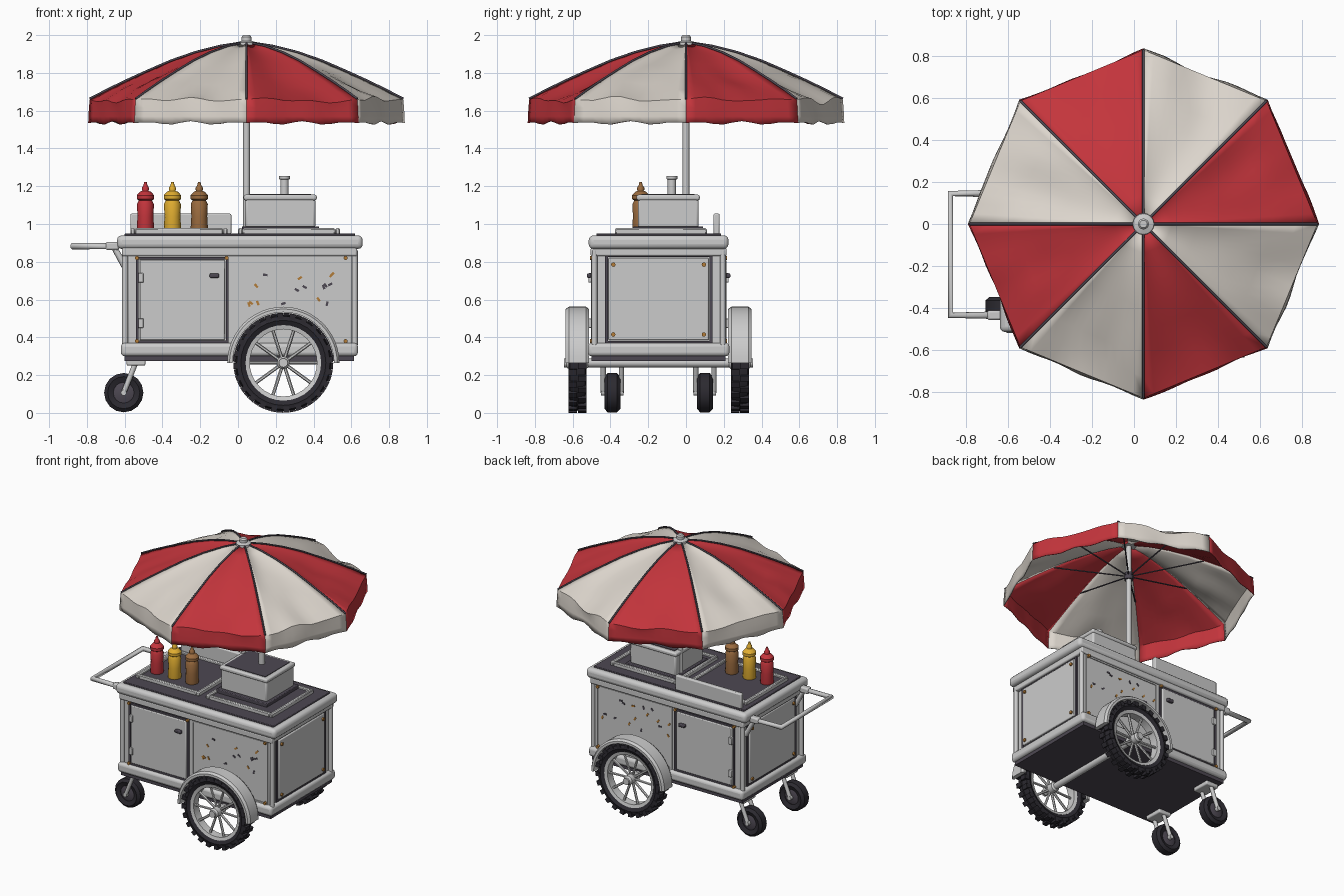
import bpy, bmesh, random
from math import sin, cos, pi, radians
from mathutils import Vector, Matrix, noise

if "Cube" in bpy.data.objects:
    bpy.data.objects.remove(bpy.data.objects["Cube"])

random.seed(4)
CY = -0.145          # centre line of the cart; the parasol stands at y = 0


def material(name, r, g, b):
    m = bpy.data.materials.new(name)
    m.diffuse_color = (r, g, b, 1)
    m.use_nodes = True
    m.node_tree.nodes["Principled BSDF"].inputs["Base Color"].default_value = m.diffuse_color
    return m


DARK = material("dark_metal", .075, .065, .085)
RUBBER = material("rubber", .025, .023, .03)
RED = material("red", .55, .035, .045)
CREAM = material("cream", .72, .67, .61)
YELLOW = material("yellow", .75, .42, .03)
BROWN = material("brown", .33, .15, .05)
RUST = material("rust", .45, .2, .04)


def finish(name, bm, mat=None, bevel=0, seg=2, smooth=35):
    bmesh.ops.recalc_face_normals(bm, faces=bm.faces)
    me = bpy.data.meshes.new(name)
    bm.to_mesh(me)
    bm.free()
    ob = bpy.data.objects.new(name, me)
    bpy.context.collection.objects.link(ob)
    me.shade_smooth()
    me.set_sharp_from_angle(angle=radians(smooth))
    if mat:
        me.materials.append(mat)
    if bevel:
        mod = ob.modifiers.new("bevel", 'BEVEL')
        mod.width, mod.segments = bevel, seg
    return ob


def add_box(bm, lo, hi, rot=None):
    lo, hi = Vector(lo), Vector(hi)
    m = Matrix.Translation((lo + hi) / 2) @ Matrix.Diagonal((*(hi - lo), 1))
    bmesh.ops.create_cube(bm, size=1, matrix=rot @ m if rot else m)


def boxes(name, parts, mat=None, bevel=0, seg=2):
    bm = bmesh.new()
    for lo, hi in parts:
        add_box(bm, lo, hi)
    return finish(name, bm, mat, bevel, seg)


def box(name, lo, hi, mat=None, bevel=0, seg=2):
    return boxes(name, [(lo, hi)], mat, bevel, seg)


def frame(name, lo, hi, axis, w, mat=None, bevel=0):
    """Four bars around a rectangle whose normal is the given axis."""
    a, b = [i for i in range(3) if i != axis]
    parts = []
    for k, other in ((a, b), (b, a)):
        for side in (0, 1):
            l, h = list(lo), list(hi)
            if side:
                l[k] = hi[k] - w
            else:
                h[k] = lo[k] + w
            if k == b:
                l[other] += w
                h[other] -= w
            parts.append((l, h))
    return boxes(name, parts, mat, bevel, 1)


def rods(name, pairs, r, mat=None, n=8):
    bm = bmesh.new()
    for p, q in pairs:
        p, q = Vector(p), Vector(q)
        d = q - p
        m = Matrix.Translation((p + q) / 2) @ d.to_track_quat('Z', 'Y').to_matrix().to_4x4()
        bmesh.ops.create_cone(bm, cap_ends=True, segments=n, radius1=r, radius2=r, depth=d.length, matrix=m)
    return finish(name, bm, mat, smooth=50)


def tube(name, pts, r, mat=None):
    cu = bpy.data.curves.new(name, 'CURVE')
    cu.dimensions, cu.bevel_depth, cu.bevel_resolution, cu.use_fill_caps = '3D', r, 2, True
    sp = cu.splines.new('POLY')
    sp.points.add(len(pts) - 1)
    for p, c in zip(sp.points, pts):
        p.co = (*c, 1)
    ob = bpy.data.objects.new(name, cu)
    bpy.context.collection.objects.link(ob)
    if mat:
        cu.materials.append(mat)
    return ob


def lathe(name, prof, loc, n=24, mat=None, along_y=False, closed=False, arc=2 * pi):
    bm = bmesh.new()
    full = arc > 6.28
    rings = []
    for i in range(n if full else n + 1):
        a = arc * i / n
        rings.append([bm.verts.new((r * cos(a), r * sin(a), h)) for r, h in prof])
    k = len(prof)
    for i in range(n):
        A, B = rings[i], rings[(i + 1) % len(rings)]
        for j in range(k if closed else k - 1):
            bm.faces.new((A[j], A[(j + 1) % k], B[(j + 1) % k], B[j]))
    if not full:
        bm.faces.new(rings[0])
        bm.faces.new(rings[-1])
    bmesh.ops.remove_doubles(bm, verts=bm.verts, dist=1e-5)
    bm.transform(Matrix.Translation(loc) @ (Matrix.Rotation(pi / 2, 4, 'X') if along_y else Matrix()))
    return finish(name, bm, mat)


# Cabinet, base frame and counter
box("cabinet", (-.585, -.49, .33), (.605, .2, .87), None, .01)
box("base_frame", (-.62, -.52, .3), (.635, .23, .37), None, .02, 3)
box("floor_plate", (-.6, -.5, .275), (.615, .21, .305), DARK)
box("counter_lip", (-.615, -.505, .83), (.63, .215, .875), None, .008)
box("counter", (-.64, -.515, .868), (.66, .225, .94), None, .025, 3)
box("counter_top", (-.6, -.475, .93), (.62, .185, .95), DARK, .004)
rods("corner_posts", [((x, y, .36), (x, y, .86)) for x in (-.598, .618) for y in (-.485, .195)], .016)

# Doors, panels, bolts and chipped paint on the long sides
for side, s in (("front", -1), ("back", 1)):
    f = CY + s * .345

    def span(x0, z0, x1, z1, d0, d1):
        y0, y1 = sorted((f + s * d0, f + s * d1))
        return (x0, y0, z0), (x1, y1, z1)
    box(side + "_door", *span(-.52, .385, -.07, .81, -.01, .014), None, .006)
    frame(side + "_door_seal", *span(-.54, .37, -.05, .825, -.01, .008), 1, .014, DARK)
    frame(side + "_panel_trim", *span(-.03, .37, .585, .825, -.01, .006), 1, .01)
    boxes(side + "_hinges", [span(-.528, z, -.5, z + .05, 0, .026) for z in (.45, .69)], None, .004)
    box(side + "_door_handle", *span(-.15, .715, -.1, .738, .01, .035), DARK, .006)
    bolts = [(-.535, .82), (-.06, .82), (.57, .82), (.57, .38), (-.535, .38)]
    rods(side + "_bolts", [((x, f, z), (x, f + s * .018, z)) for x, z in bolts], .011, RUST)
    for mat in (RUST, DARK):
        bm = bmesh.new()
        for i in range(8):
            x, z = random.uniform(-.03, .54), random.uniform(.56, .77)
            m = Matrix.Translation((x, f, z)) @ Matrix.Rotation(random.uniform(0, 3), 4, 'Y')
            add_box(bm, (-.012, -.003, -.006), (.012, .003, .006), m)
        finish(side + "_paint_chips_" + mat.name, bm, mat)

# End panels
for side, s, e in (("right", 1, .605), ("left", -1, -.585)):
    def ends(y0, z0, y1, z1, d):
        x0, x1 = sorted((e - s * .01, e + s * d))
        return (x0, y0, z0), (x1, y1, z1)
    box(side + "_end_panel", *ends(-.41, .385, .12, .82, .018), None, .006)
    frame(side + "_end_seal", *ends(-.43, .365, .14, .84, .01), 0, .016, DARK)
    rods(side + "_end_bolts", [((e, y, z), (e + s * .028, y, z)) for y in (-.385, .095) for z in (.415, .785)],
         .012, RUST)

# Push handle
ya, yb = CY - .29, CY + .29
tube("push_handle", [(-.585, ya, .75), (-.66, ya, .883), (-.875, ya, .883), (-.875, yb, .883),
                     (-.66, yb, .883), (-.585, yb, .75)], .018)
boxes("handle_brackets", [((-.7, y - .023, .862), (-.63, y + .023, .905)) for y in (ya, yb)], None, .01)

# Big spoked wheels with fenders
WX, WZ = .24, .265
rods("axle", [((WX, CY - .5, WZ), (WX, CY + .5, WZ))], .024, None, 12)
for side, s in (("front", -1), ("back", 1)):
    c = Vector((WX, CY + s * .43, WZ))
    lathe(side + "_tire", [(.195, -.03), (.225, -.046), (.247, -.04), (.254, 0), (.247, .04), (.225, .046),
                           (.195, .03)], c, 32, RUBBER, True, True)
    bm = bmesh.new()
    for i in range(24):
        for h in (-1, 1):
            R = Matrix.Translation(c) @ Matrix.Rotation((i + .25 * h) * pi / 12, 4, 'Y')
            y0, y1 = sorted((h * .002, h * .048))
            add_box(bm, (-.016, y0, .232), (.016, y1, .264), R)
    finish(side + "_tire_lugs", bm, RUBBER)
    lathe(side + "_rim", [(.178, -.03), (.2, -.036), (.2, .036), (.178, .03)], c, 32, None, True, True)
    lathe(side + "_hub", [(0, -.06), (.022, -.06), (.034, -.045), (.034, .045), (.022, .06), (0, .06)],
          c, 12, None, True)
    rods(side + "_spokes", [(c, c + Vector((cos(i * pi / 5) * .185, s * .01, sin(i * pi / 5) * .185)))
                            for i in range(10)], .009, None, 6)
    lathe(side + "_fender", [(.268, -.062), (.285, -.062), (.297, -.045), (.297, .045), (.285, .062), (.268, .062)],
          c, 24, None, True, True, pi)

# Small casters
for side, s in (("front", -1), ("back", 1)):
    y = CY + s * .245
    c = Vector((-.605, y, .107))
    lathe(side + "_caster_tire", [(.055, -.03), (.085, -.042), (.104, -.025), (.104, .025), (.085, .042),
                                  (.055, .03)], c, 16, RUBBER, True, True)
    lathe(side + "_caster_hub", [(0, -.035), (.03, -.035), (.06, -.025), (.06, .025), (.03, .035), (0, .035)],
          c, 16, DARK, True)
    rods(side + "_caster_fork", [((-.605, y + d, .107), (-.54, y + d, .27)) for d in (-.048, .048)], .014)
    rods(side + "_caster_axle", [((-.605, y - .06, .107), (-.605, y + .06, .107))], .016)
    box(side + "_caster_plate", (-.59, y - .07, .25), (-.49, y + .07, .29), None, .008)

# Trays, back board and sauce bottles
for name, x0, x1 in (("bottle_tray", -.57, -.055), ("grill_tray", 0, .54)):
    frame(name + "_rim", (x0, -.375, .945), (x1, .11, .978), 2, .025, None, .006)
    box(name + "_floor", (x0 + .02, -.36, .945), (x1 - .02, .095, .962), DARK)
box("back_board", (-.57, .145, .945), (-.035, .178, 1.055), None, .008)
BOTTLE = [(0, 0), (.043, 0), (.046, .015), (.042, .08), (.045, .145), (.035, .165), (.046, .172), (.046, .192),
          (.03, .21), (.017, .216), (.007, .262), (0, .262)]
for name, x, mat in (("red", -.49, RED), ("yellow", -.347, YELLOW), ("brown", -.205, BROWN)):
    lathe(name + "_sauce_bottle", BOTTLE, (x, -.24, .96), 14, mat)
    lathe(name + "_bottle_tip", [(.019, 0), (.019, .012), (.009, .028), (.009, 0)], (x, -.24, 1.18), 12, mat)

# Steamer box with chimney
box("steamer_base", (.02, -.28, .955), (.43, .09, .988), DARK, .005)
box("steamer_box", (.037, -.255, .98), (.41, .067, 1.135), None, .012)
box("steamer_lid", (.03, -.262, 1.125), (.417, .073, 1.155), None, .01)
box("steamer_lid_inset", (.06, -.235, 1.15), (.387, .046, 1.159), DARK)
lathe("chimney", [(0, 0), (.022, 0), (.022, .08), (.029, .083), (.029, .1), (0, .1)], (.246, -.075, 1.155), 12)

# Parasol pole and finial
C = Vector((.045, 0, 0))
rods("parasol_pole", [(C + Vector((0, 0, .95)), C + Vector((0, 0, 1.96)))], .018, None, 12)
lathe("parasol_finial", [(0, 1.945), (.052, 1.945), (.05, 1.962), (.026, 1.97), (.026, 1.99), (.018, 2), (0, 2)], C, 16)

# Parasol canopy: eight alternating sagging panels with a wavy hanging edge
RIB = [(.03, 1.957), (.14, 1.94), (.27, 1.907), (.4, 1.862), (.52, 1.81), (.63, 1.76), (.73, 1.712), (.83, 1.66),
       (.834, 1.615), (.837, 1.57), (.838, 1.535)]


def rib_point(k, r, z):
    return C + Vector((r * cos(k * pi / 4), r * sin(k * pi / 4), z))


N = 12
for k in range(8):
    bm = bmesh.new()
    rows = []
    for j, (r, z) in enumerate(RIB):
        row = []
        for i in range(N + 1):
            u = i / N
            p = rib_point(k, r, z).lerp(rib_point(k + 1, r, z), u)
            w = 4 * u * (1 - u)
            n = noise.noise(Vector((p.x * 4.5, p.y * 4.5, k * 3.1 + z)))
            if j < 8:
                p.z -= w * (.028 * sin(pi * min(r / .83, 1)) - .03 * n * r / .5)
            else:
                out = Vector((cos((k + .5) * pi / 4), sin((k + .5) * pi / 4), 0))
                p += out * w * .022 * n
                p.z += .01 * sin(u * 5 * pi) * w * (j == 10)
            row.append(bm.verts.new(p))
        rows.append(row)
    for A, B in zip(rows, rows[1:]):
        for i in range(N):
            bm.faces.new((A[i], B[i], B[i + 1], A[i + 1]))
    ob = finish("canopy_panel_%d" % (k + 1), bm, CREAM if k % 2 else RED, smooth=50)
    ob.modifiers.new("cloth_thickness", 'SOLIDIFY').thickness = .005
    tube("canopy_rib_%d" % (k + 1), [rib_point(k, r, z + .003) for r, z in RIB[:8]], .006, DARK)
rods("canopy_stretchers", [(rib_point(k, .02, 1.72), rib_point(k, .5, 1.81)) for k in range(8)], .005, DARK, 6)
lathe("canopy_runner", [(.018, 1.69), (.03, 1.69), (.03, 1.74), (.018, 1.74)], C, 12, DARK)
